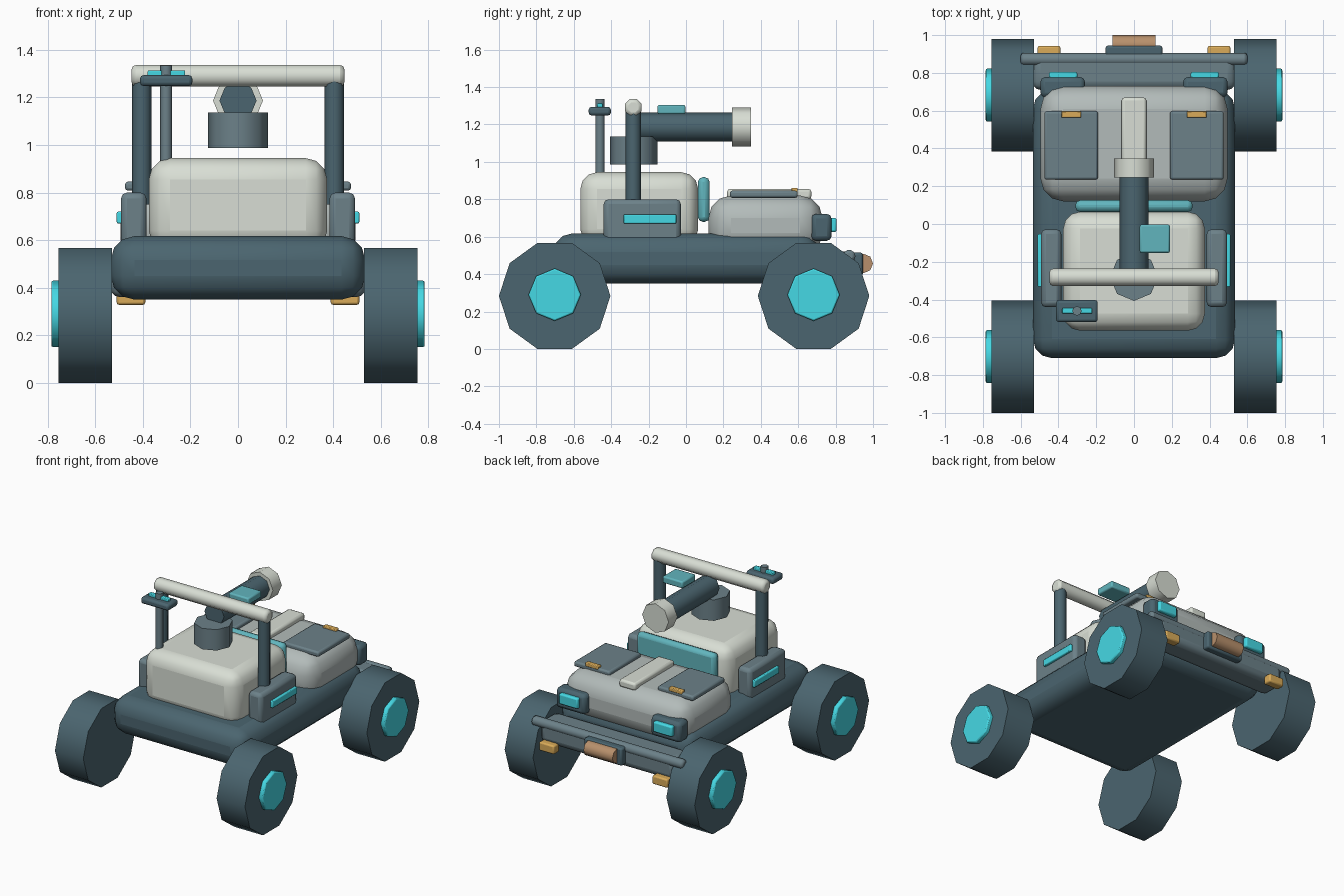
import bpy
from math import pi, radians

if "Cube" in bpy.data.objects:
    bpy.data.objects.remove(bpy.data.objects["Cube"])


def paint(name, r, g, b):
    m = bpy.data.materials.new(name)
    m.diffuse_color = (r, g, b, 1)
    m.use_nodes = True
    m.node_tree.nodes["Principled BSDF"].inputs["Base Color"].default_value = m.diffuse_color
    return m


DARK = paint("dark_slate", .07, .13, .16)
SLATE = paint("mid_slate", .15, .22, .25)
WHITE = paint("off_white", .69, .73, .66)
GREY = paint("pale_grey", .45, .50, .49)
CYAN = paint("cyan", .06, .69, .78)
TEAL = paint("glass_teal", .12, .46, .51)
AMBER = paint("amber", .70, .41, .10)
TAN = paint("tan", .48, .28, .15)


def finish(ob, name, mat, bevel, segments):
    ob.name = name
    ob.data.materials.append(mat)
    bpy.ops.object.transform_apply(location=False, rotation=True, scale=True)
    bpy.ops.object.shade_smooth_by_angle(angle=radians(50))
    if bevel:
        mod = ob.modifiers.new("bevel", 'BEVEL')
        mod.width = bevel
        mod.segments = segments
        mod.limit_method = 'ANGLE'
        mod.angle_limit = radians(55)
        bpy.ops.object.modifier_move_to_index(modifier="bevel", index=0)
    return ob


def box(name, x, y, z, mat, bevel=.01, segments=2):
    """Bevelled block given as (min, max) on each axis."""
    bpy.ops.mesh.primitive_cube_add(
        size=1, location=[(a + b) / 2 for a, b in (x, y, z)])
    ob = bpy.context.object
    ob.scale = [b - a for a, b in (x, y, z)]
    return finish(ob, name, mat, bevel, segments)


def rod(name, axis, centre, radius, length, mat, sides=8, bevel=0, turn=0):
    """Cylinder along an axis; turn spins it round its own axis."""
    bpy.ops.mesh.primitive_cylinder_add(
        vertices=sides, radius=radius, depth=length, location=centre)
    ob = bpy.context.object
    ob.rotation_mode = 'ZYX'
    ob.rotation_euler = {'x': (0, pi / 2, turn), 'y': (pi / 2, 0, turn),
                         'z': (0, 0, turn)}[axis]
    return finish(ob, name, mat, bevel, 2)


def span(s, a, b):
    return tuple(sorted((s * a, s * b)))


# Main bodies
box("chassis", (-.535, .535), (-.71, .71), (.35, .617), DARK, .10, 3)
box("rear_body", (-.375, .375), (-.565, .065), (.55, .945), WHITE, .09, 3)
box("hood", (-.495, .495), (.12, .73), (.50, .82), GREY, .12, 3)
box("hood_strip", (-.065, .065), (.22, .67), (.80, .855), WHITE, .015)
box("windshield", (-.31, .31), (.064, .126), (.68, .918), TEAL, .025)

# Bumper with winch
box("bumper_beam", (-.54, .54), (.71, .90), (.36, .522), SLATE, .045, 3)
rod("bumper_bar", 'x', (0, .872, .496), .034, 1.20, SLATE, 10, .015)
box("winch_mount", (-.15, .15), (.88, .945), (.39, .515), DARK, .012)
rod("winch_drum", 'x', (0, .948, .457), .052, .23, TAN, 8)

# Paired parts
for s, side in ((-1, "left"), (1, "right")):
    for y, end in ((-.702, "rear"), (.682, "front")):
        rod(f"{side}_{end}_wheel", 'x', (s * .6425, y, .2835), .298, .225, DARK, 10)
        rod(f"{side}_{end}_hub", 'x', (s * .76, y, .29), .14, .05, CYAN, 8, .008)
    box(f"{side}_side_box", span(s, .385, .492), (-.44, -.028), (.55, .80), SLATE, .025)
    box(f"{side}_side_light", span(s, .48, .51), (-.333, -.052), (.67, .72), CYAN, .006)
    rod(f"{side}_roll_post", 'z', (s * .405, -.282, 1.01), .041, .52, DARK, 8)
    box(f"{side}_hood_panel", span(s, .19, .475), (.235, .597), (.808, .846), SLATE, .012)
    box(f"{side}_panel_latch", span(s, .28, .385), (.563, .597), (.835, .861), AMBER, .005)
    box(f"{side}_headlight_housing", span(s, .26, .495), (.67, .778), (.578, .722), DARK, .025)
    box(f"{side}_headlight", span(s, .30, .45), (.76, .805), (.625, .70), CYAN, .01)
    box(f"{side}_bumper_lamp", span(s, .39, .51), (.88, .943), (.328, .39), AMBER, .01)

# Roll bar
rod("roll_bar", 'x', (0, -.282, 1.291), .049, .895, WHITE, 8, .018, pi / 8)

# Turret
rod("turret_base", 'z', (0, -.28, 1.062), .127, .15, SLATE, 8)
rod("barrel", 'y', (0, -.005, 1.187), .078, .53, DARK, 8)
rod("muzzle", 'y', (0, .297, 1.187), .105, .10, WHITE, 8)
box("scope", (.03, .19), (-.153, -.003), (1.255, 1.305), TEAL, .01)

# Sensor mast
rod("mast", 'z', (-.302, -.46, 1.09), .025, .49, SLATE, 8)
box("mast_head", (-.412, -.192), (-.52, -.402), (1.248, 1.294), DARK, .015)
box("mast_light", (-.38, -.222), (-.475, -.445), (1.28, 1.314), CYAN, .005)
